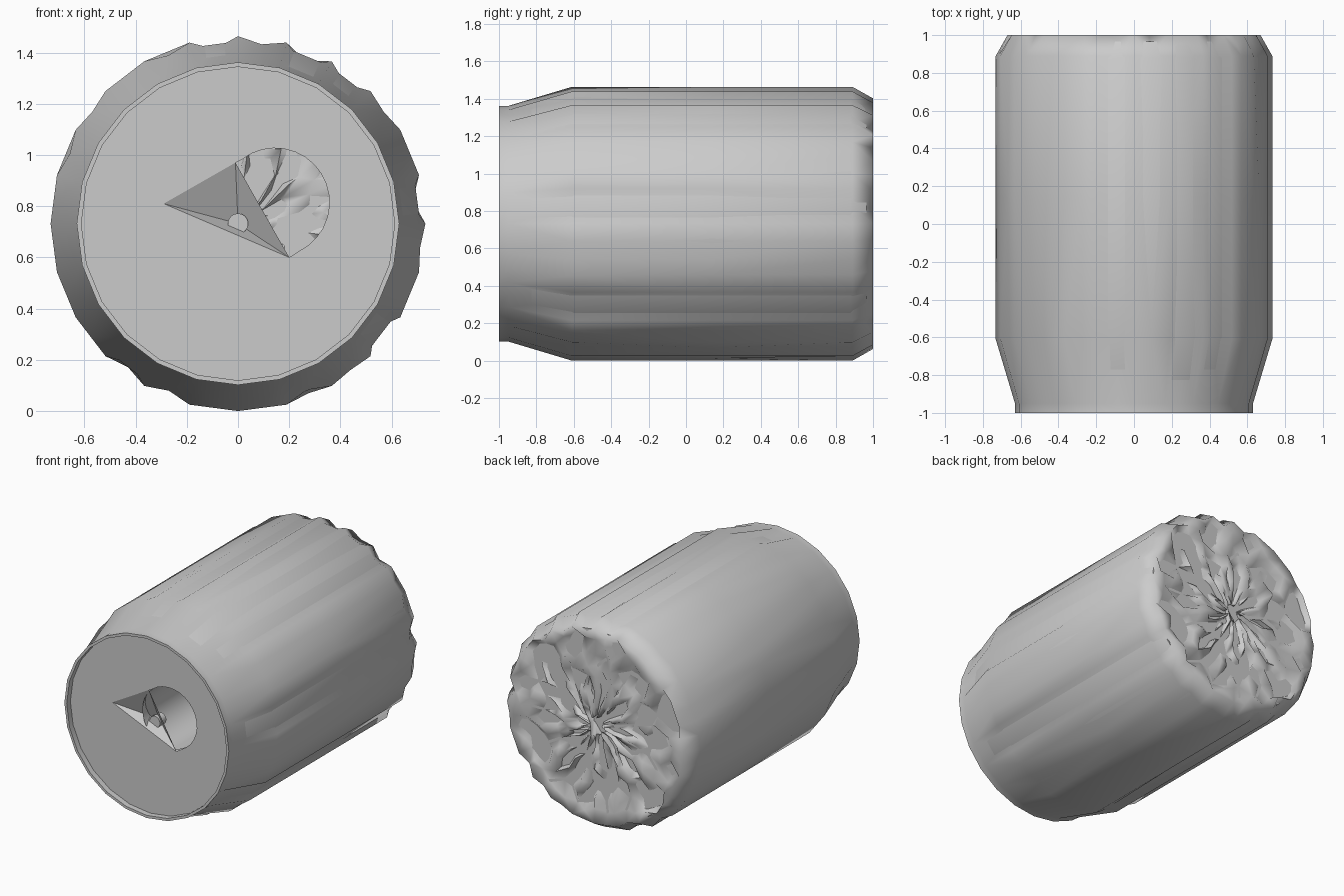
import bpy, bmesh, random
from math import sin, cos, pi, radians

random.seed(11)
cube = bpy.data.objects.get("Cube")
if cube:
    bpy.data.objects.remove(cube)

CZ = 0.732          # height of the barrel axis
SIDES = 24
FLAT = cos(pi / SIDES)
DISC_Y = -.96

grey = bpy.data.materials.new("stone grey")
grey.use_nodes = True
GREY = (0.6, 0.6, 0.6, 1)
grey.diffuse_color = GREY
grey.node_tree.nodes["Principled BSDF"].inputs["Base Color"].default_value = GREY


def finish(name, bm, smooth_angle=0):
    mesh = bpy.data.meshes.new(name)
    bm.to_mesh(mesh)
    bm.free()
    mesh.materials.append(grey)
    obj = bpy.data.objects.new(name, mesh)
    bpy.context.collection.objects.link(obj)
    if smooth_angle:
        bpy.ops.object.select_all(action='DESELECT')
        obj.select_set(True)
        bpy.context.view_layer.objects.active = obj
        bpy.ops.object.shade_smooth_by_angle(angle=radians(smooth_angle))


def lathe(bm, count, sides, radius, depth):
    """Rings around the y axis; radius and depth are functions of ring and column."""
    rings = []
    for i in range(count):
        ring = []
        for k in range(sides):
            a = 2 * pi * k / sides
            r = radius(i, k)
            ring.append(bm.verts.new((r * sin(a), depth(i, k), CZ + r * cos(a))))
        rings.append(ring)
    for low, high in zip(rings, rings[1:]):
        for k in range(sides):
            n = (k + 1) % sides
            bm.faces.new((low[k], low[n], high[n], high[k]))
    return rings


def face_front(bm):
    for f in bm.faces:
        f.normal_update()
        if f.normal.y > 0:
            f.normal_flip()


# Outer shell: raised front rim, fluted side, crumpled back, all in one skin
side = [(DISC_Y, .612), (-1, .612), (-1, .63), (-.95, .63),
        (-.61, .732), (.14, .732), (.89, .732), (1, .67)]
back = [.59, .50, .41, .32, .23, .14, .06]
flute = [random.choice((FLAT, .98, .96, .94)) for k in range(SIDES)]


def shell_radius(i, k):
    if i >= len(side):
        r = back[i - len(side)]
        return r + random.uniform(-.3, .3) * min(.09, r)
    r = side[i][1]
    if k % 2 == 0:
        return r
    if i < 4:
        return r * FLAT
    return r * min(FLAT, flute[k // 2] + random.choice((0, 0, .025, -.02)))


def shell_depth(i, k):
    if i < len(side):
        return side[i][0]
    return random.choice((1, .99, .96, .92))


bm = bmesh.new()
rings = lathe(bm, len(side) + len(back), 2 * SIDES, shell_radius, shell_depth)
bm.faces.new(rings[-1])
bmesh.ops.triangulate(bm, faces=bm.faces)
finish("outer_shell", bm, 85)

# Plain inner barrel that shows where the shell sinks
core = [(DISC_Y, .61), (-.6, .712), (.88, .712), (.965, .66)]
bm = bmesh.new()
rings = lathe(bm, len(core), SIDES, lambda i, k: core[i][1], lambda i, k: core[i][0])
bm.faces.new(rings[-1])
finish("inner_barrel", bm, 35)

# Outline of the front opening: a wedge joined to a round hole
A, B, C = (-.29, .81), (-.01, .97), (.2, .6)
HX, HZ, HR = .145, .815, .212
arc = [(HX + HR * cos(radians(t)), HZ + HR * sin(radians(t)))
       for t in range(-64, 130, 12)]
outline = [A, C] + arc + [B]

# Front disc, set back inside the rim, with the opening left free
bm = bmesh.new()
rim = [(.612 * sin(2 * pi * k / SIDES), CZ + .612 * cos(2 * pi * k / SIDES))
       for k in range(SIDES)]
for loop in (rim, outline):
    verts = [bm.verts.new((x, DISC_Y, z)) for x, z in loop]
    for v, w in zip(verts, verts[1:] + verts[:1]):
        bm.edges.new((v, w))
bmesh.ops.triangle_fill(bm, edges=bm.edges, use_beauty=True, normal=(0, -1, 0))
face_front(bm)
finish("front_disc", bm)

# Round bore running back from the hole, passing behind the wedge
bm = bmesh.new()
near, far = [[bm.verts.new((HX + HR * cos(2 * pi * k / 32), y, HZ + HR * sin(2 * pi * k / 32)))
              for k in range(32)] for y in (DISC_Y + .01, .93)]
for k in range(32):
    n = (k + 1) % 32
    bm.faces.new((near[k], near[n], far[n], far[k]))
finish("front_bore", bm, 40)

# Shallow wedge whose faces meet at the axis
bm = bmesh.new()
a, b, c = [bm.verts.new((x, DISC_Y, z)) for x, z in (A, B, C)]
o = bm.verts.new((0, DISC_Y + .1, CZ))
for tri in ((b, a, o), (c, b, o), (a, c, o)):
    bm.faces.new(tri)
face_front(bm)
finish("front_wedge", bm)

# Small pin on the axis
bm = bmesh.new()
pin = [(DISC_Y + .05, .04), (DISC_Y + .12, .04)]
rings = lathe(bm, len(pin), 16, lambda i, k: pin[i][1], lambda i, k: pin[i][0])
bm.faces.new(rings[0])
face_front(bm)
finish("axis_pin", bm, 40)
